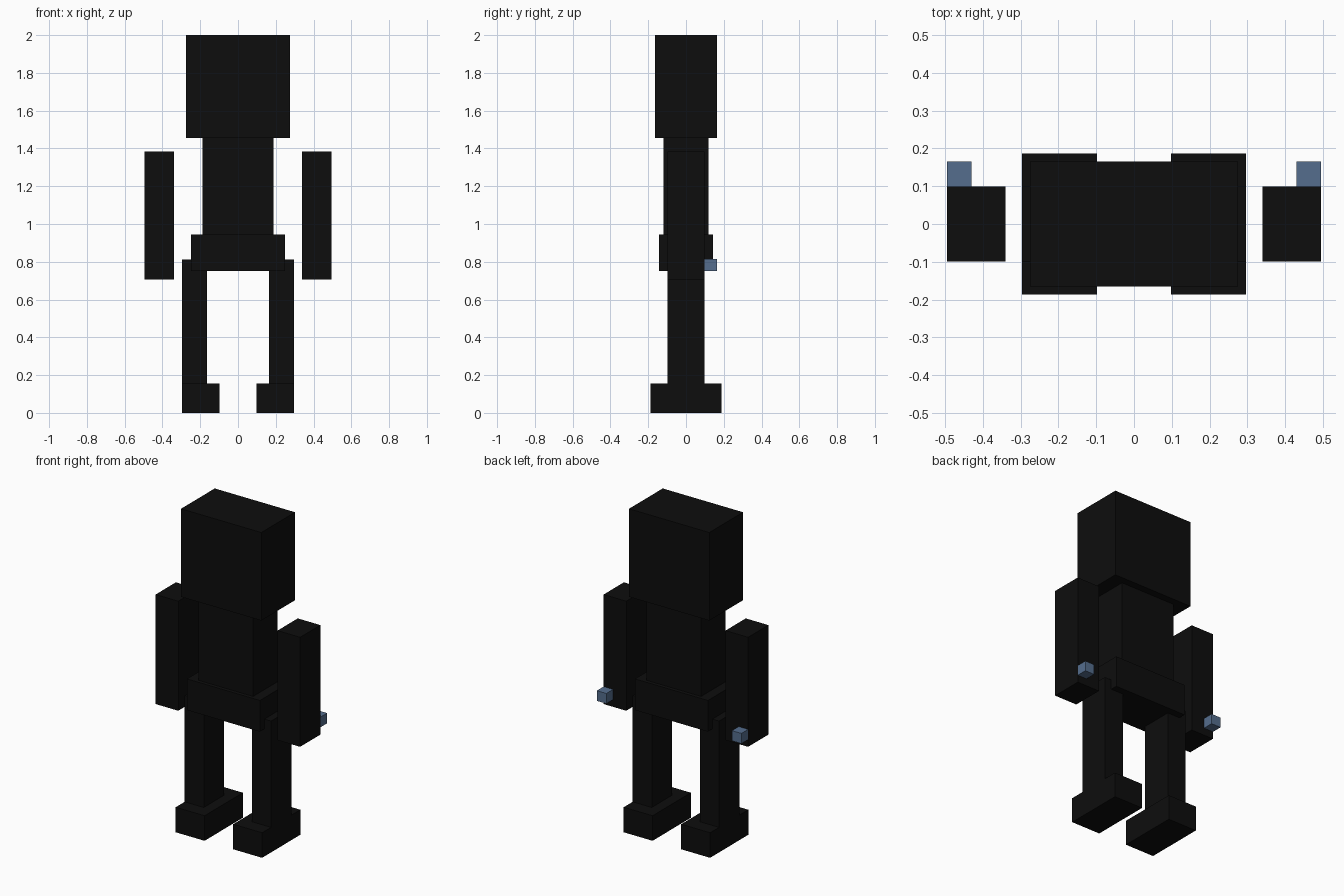
import bpy

cube = bpy.data.objects.get("Cube")
if cube:
    bpy.data.objects.remove(cube, do_unlink=True)


def make_material(name, rgb):
    mat = bpy.data.materials.new(name)
    mat.use_nodes = True
    color = (*rgb, 1.0)
    mat.diffuse_color = color
    bsdf = next(n for n in mat.node_tree.nodes if n.type == "BSDF_PRINCIPLED")
    bsdf.inputs["Base Color"].default_value = color
    return mat


def box(name, x, y, z, mat):
    """Axis-aligned block given as (min, max) along each axis."""
    spans = (x, y, z)
    bpy.ops.mesh.primitive_cube_add(size=1)
    obj = bpy.context.object
    obj.name = obj.data.name = name
    centre = [(a + b) / 2 for a, b in spans]
    size = [b - a for a, b in spans]
    for v in obj.data.vertices:
        v.co = [c + s * k for c, s, k in zip(centre, size, v.co)]
    obj.data.materials.append(mat)
    return obj


def box_pair(name, x, y, z, mat):
    """The same block on the left (+x) and right (-x)."""
    box("left_" + name, x, y, z, mat)
    box("right_" + name, (-x[1], -x[0]), y, z, mat)


black = make_material("black", (0.004, 0.004, 0.004))
blue = make_material("slate blue", (0.09, 0.155, 0.27))

# Head, torso and hips
box("head", (-0.275, 0.275), (-0.165, 0.165), (1.455, 2.0), black)
box("torso", (-0.188, 0.188), (-0.12, 0.12), (0.945, 1.455), black)
box("hips", (-0.25, 0.25), (-0.143, 0.143), (0.752, 0.945), black)

# Limbs
box_pair("arm", (0.34, 0.495), (-0.099, 0.099), (0.707, 1.385), black)
box_pair("leg", (0.165, 0.296), (-0.099, 0.099), (0.155, 0.813), black)
box_pair("foot", (0.098, 0.296), (-0.187, 0.187), (0.0, 0.155), black)

# Small blocks on the back of the wrists
box_pair("wrist_block", (0.43, 0.495), (0.099, 0.165), (0.752, 0.815), blue)
